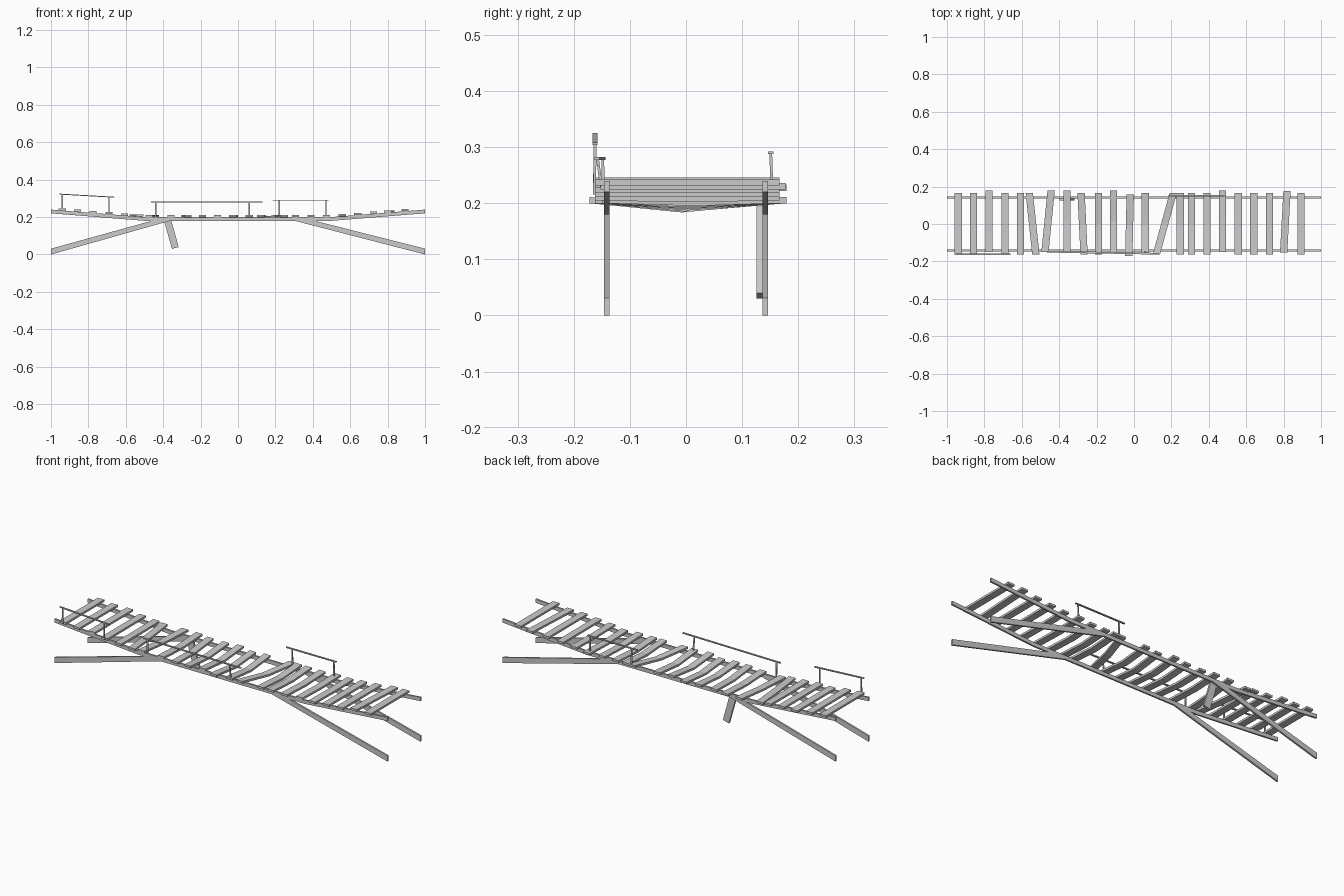
import bpy
from mathutils import Vector

if "Cube" in bpy.data.objects:
    bpy.data.objects.remove(bpy.data.objects["Cube"])


def mesh_object(name, verts, faces):
    me = bpy.data.meshes.new(name)
    me.from_pydata(verts, [], faces)
    me.update()
    ob = bpy.data.objects.new(name, me)
    bpy.context.collection.objects.link(ob)
    return ob


def loft(name, rings):
    """Join equal-sized four-point rings into a closed solid."""
    verts = [v for ring in rings for v in ring]
    n = len(rings)
    faces = [(3, 2, 1, 0), tuple(range(4 * n - 4, 4 * n))]
    for r in range(n - 1):
        for k in range(4):
            a, b = 4 * r + k, 4 * r + (k + 1) % 4
            faces.append((a, b, b + 4, a + 4))
    ob = mesh_object(name, verts, faces)
    import bmesh
    bm = bmesh.new()
    bm.from_mesh(ob.data)
    bmesh.ops.recalc_face_normals(bm, faces=bm.faces)
    bm.to_mesh(ob.data)
    bm.free()
    return ob


def side_beam(name, stations, y, w=0.0095):
    """Beam in the xz plane; stations are (bottom xz, top xz) pairs."""
    return loft(name, [[(b[0], y - w / 2, b[1]), (b[0], y + w / 2, b[1]),
                        (t[0], y + w / 2, t[1]), (t[0], y - w / 2, t[1])]
                       for b, t in stations])


def deck_z(x):
    return 0.20 + 0.04 * max(0, abs(x) - 0.5) / 0.5


# long stringers and the diagonal struts on both sides
for side, y in (("front", -0.1415), ("back", 0.1415)):
    side_beam(side + "_stringer", [((x, deck_z(x) - 0.02), (x, deck_z(x)))
                                   for x in (-1, -0.5, 0.5, 1)], y)
    side_beam(side + "_left_strut", [((-1, 0), (-1, 0.031)),
                                     ((-0.36, 0.181), (-0.44, 0.186))], y)
    side_beam(side + "_right_strut", [((1, 0), (1, 0.031)),
                                      ((0.30, 0.181), (0.38, 0.188))], y)

# broken brace stub hanging under the back stringer
side_beam("broken_brace", [((-0.353, 0.03), (-0.317, 0.04)),
                           ((-0.397, 0.185), (-0.36, 0.194))], 0.131, 0.011)

# planks: x at back end, x at front end, y shift
planks = [(-0.94, -0.94, 0), (-0.858, -0.858, 0), (-0.775, -0.775, 0.012),
          (-0.69, -0.69, 0), (-0.607, -0.607, 0), (-0.56, -0.525, 0),
          (-0.443, -0.476, 0.012), (-0.358, -0.358, 0.012),
          (-0.283, -0.267, 0), (-0.19, -0.19, 0), (-0.11, -0.11, 0.012),
          (-0.02, -0.028, -0.01), (0.06, 0.06, 0), (0.21, 0.12, 0),
          (0.248, 0.248, 0), (0.307, 0.307, 0), (0.39, 0.39, 0),
          (0.473, 0.473, 0.012), (0.558, 0.558, 0), (0.64, 0.64, 0),
          (0.725, 0.725, 0), (0.818, 0.80, 0.01), (0.893, 0.893, 0)]
for i, (xb, xf, dy) in enumerate(planks):
    xm = (xb + xf) / 2
    z = deck_z(xm)
    sag = 0.017 * max(0, 1 - abs(xm) / 0.65)
    rings = []
    for x, y, d in ((xf, -0.162, 0), (xm, 0.003, sag), (xb, 0.167, 0)):
        rings.append([(x - 0.0195, y + dy, z - d), (x + 0.0195, y + dy, z - d),
                      (x + 0.0195, y + dy, z - d + 0.011),
                      (x - 0.0195, y + dy, z - d + 0.011)])
    loft("plank_%02d" % (i + 1), rings)


def stick(name, a, b, w, h):
    """Thin square bar from a to b; w across, h in depth."""
    a, b = Vector(a), Vector(b)
    d = (b - a).normalized()
    u = Vector((0, 1, 0))
    u = (u - d * u.dot(d)).normalized()
    v = d.cross(u)
    return loft(name, [[p - u * w / 2 - v * h / 2, p + u * w / 2 - v * h / 2,
                        p + u * w / 2 + v * h / 2, p - u * w / 2 + v * h / 2]
                       for p in (a, b)])


# leftover handrails: rail ends, and post x positions with foot y
rails = [("left_front", (-0.955, -0.162, 0.323), (-0.66, -0.162, 0.306), (-0.94, -0.69), -0.163),
         ("middle_front", (-0.465, -0.148, 0.28), (0.13, -0.159, 0.28), (-0.44, 0.06), -0.147),
         ("right_back", (0.185, 0.151, 0.29), (0.485, 0.151, 0.29), (0.22, 0.47), 0.154)]
for name, a, b, posts, foot_y in rails:
    stick(name + "_rail", a, b, 0.009, 0.005)
    for k, x in enumerate(posts):
        t = (x - a[0]) / (b[0] - a[0])
        top = Vector(a).lerp(Vector(b), t)
        stick("%s_post_%d" % (name, k + 1), (x, foot_y, deck_z(x)), top, 0.005, 0.007)
